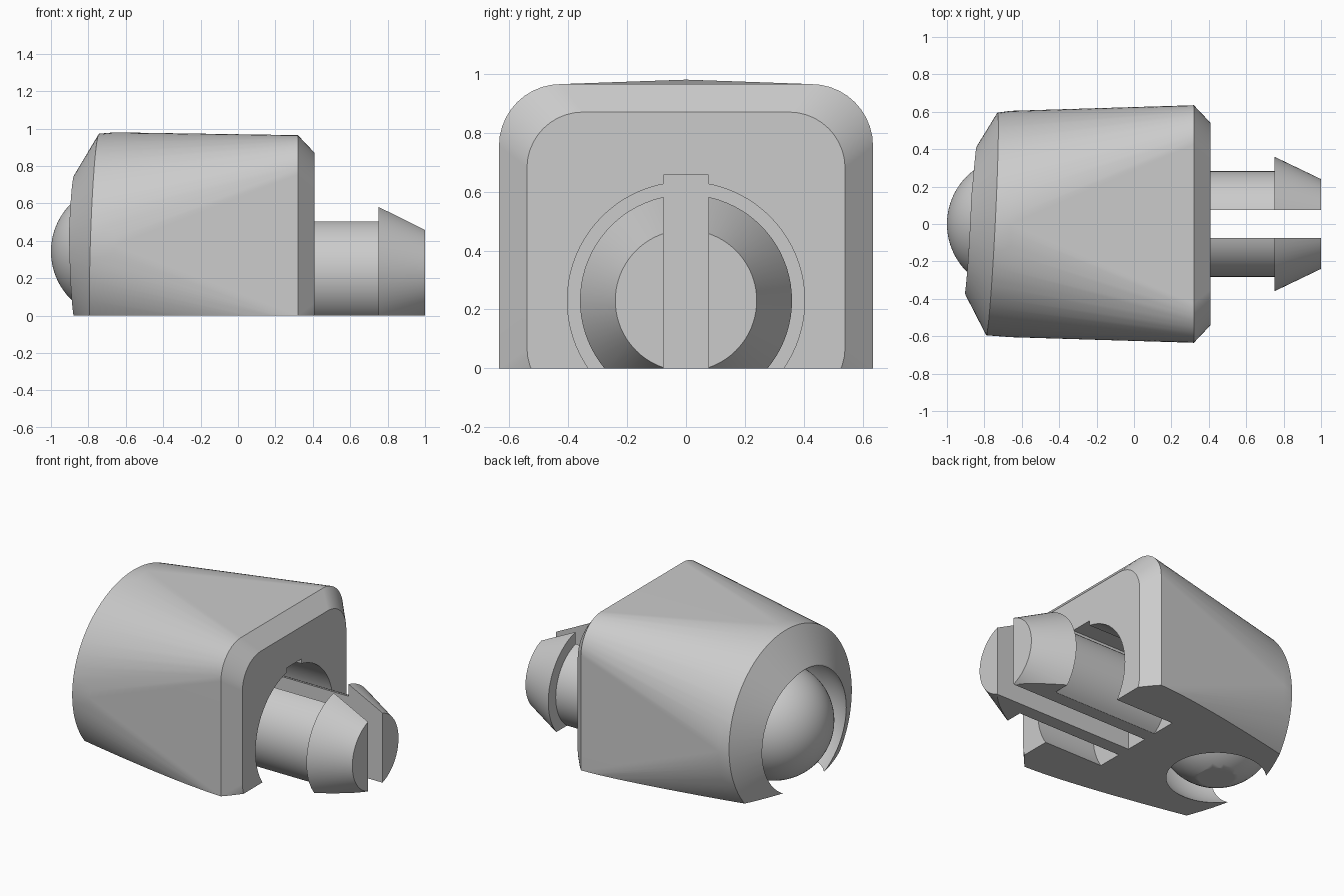
import bpy, bmesh, math
from mathutils import Vector, Matrix

if "Cube" in bpy.data.objects:
    bpy.data.objects.remove(bpy.data.objects["Cube"], do_unlink=True)

grey = bpy.data.materials.new("plain grey")
grey.use_nodes = True
COLOUR = (0.6, 0.6, 0.6, 1)
grey.diffuse_color = COLOUR
grey.node_tree.nodes["Principled BSDF"].inputs["Base Color"].default_value = COLOUR

FLOOR = ((0, 0, 0), (0, 0, -1))


def circle(x, z, r, tilt_y=0.0, tilt_z=0.0, n=96):
    """Ring facing x, leaned slightly by shifting x with y and z."""
    pts = []
    for i in range(n):
        a = 2 * math.pi * i / n
        y, h = r * math.cos(a), r * math.sin(a)
        pts.append(Vector((x + tilt_y * y + tilt_z * h, y, z + h)))
    return pts


def rounded_rect(x, half_w, bottom, top, r, n=10):
    pts = []
    for q, (sy, z) in enumerate([(1, top - r), (-1, top - r), (-1, bottom + r), (1, bottom + r)]):
        for i in range(n + 1):
            a = math.pi / 2 * (q + i / n)
            pts.append(Vector((x, sy * (half_w - r) + r * math.cos(a), z + r * math.sin(a))))
    return pts


def trim_floor(bm):
    """Cut everything below z = 0 and close the flat underside."""
    geom = bm.verts[:] + bm.edges[:] + bm.faces[:]
    bmesh.ops.bisect_plane(bm, geom=geom, plane_co=FLOOR[0], plane_no=FLOOR[1], clear_outer=True)
    bmesh.ops.holes_fill(bm, edges=[e for e in bm.edges if e.is_boundary], sides=0)
    bmesh.ops.recalc_face_normals(bm, faces=bm.faces[:])


def make(name, bm):
    mesh = bpy.data.meshes.new(name)
    bm.to_mesh(mesh)
    bm.free()
    ob = bpy.data.objects.new(name, mesh)
    bpy.context.collection.objects.link(ob)
    mesh.materials.append(grey)
    return ob


def revolve_x(bm, profile, z, n=80):
    """Closed solid of (x, radius) stations around a line along x."""
    rings = [[bm.verts.new(p) for p in circle(x, z, r, n=n)] for x, r in profile]
    for a, b in zip(rings, rings[1:]):
        for i in range(n):
            j = (i + 1) % n
            bm.faces.new((a[i], a[j], b[j], b[i]))
    bm.faces.new(rings[0])
    bm.faces.new(rings[-1])
    bmesh.ops.recalc_face_normals(bm, faces=bm.faces[:])


def box(lo, hi):
    bm = bmesh.new()
    lo, hi = Vector(lo), Vector(hi)
    m = Matrix.Translation((lo + hi) / 2) @ Matrix.Diagonal((*(hi - lo), 1))
    bmesh.ops.create_cube(bm, size=1, matrix=m)
    return bm


def sphere(centre, r):
    bm = bmesh.new()
    # poles lie along x so the exposed front is evenly round
    m = Matrix.Translation(centre) @ Matrix.Rotation(math.pi / 2, 4, "Y")
    bmesh.ops.create_uvsphere(bm, u_segments=64, v_segments=40, radius=r, matrix=m)
    return bm


def activate(ob):
    bpy.ops.object.select_all(action="DESELECT")
    ob.select_set(True)
    bpy.context.view_layer.objects.active = ob


def carve(ob, bm):
    cutter = make("cutter", bm)
    cutter.hide_render = True
    mod = ob.modifiers.new("carve", "BOOLEAN")
    mod.operation, mod.solver, mod.object = "DIFFERENCE", "EXACT", cutter
    activate(ob)
    bpy.ops.object.modifier_apply(modifier=mod.name)
    bpy.data.objects.remove(cutter, do_unlink=True)


def smooth(ob):
    activate(ob)
    bpy.ops.object.shade_smooth_by_angle(angle=math.radians(25))
    ob.modifiers.new("even shading", "WEIGHTED_NORMAL").keep_sharp = True


AXIS_Z = 0.23     # peg height
SLIT = 0.076      # half width of the slit
DEPTH = -0.02     # back wall of the peg hole

# Body: hull from a leaning round end to a rounded square end
bm = bmesh.new()
rings = [circle(-0.887, 0.38, 0.37, 0.05, 0.03), circle(-0.76, 0.378, 0.595, 0.05, 0.03),
         circle(-0.66, 0.375, 0.605), rounded_rect(0.32, 0.635, -0.21, 0.965, 0.21),
         rounded_rect(0.41, 0.54, -0.12, 0.87, 0.19)]
for ring in rings:
    for p in ring:
        bm.verts.new(p)
hull = bmesh.ops.convex_hull(bm, input=bm.verts[:])
bmesh.ops.delete(bm, geom=[v for v in bm.verts if not v.link_faces], context="VERTS")
bmesh.ops.dissolve_limit(bm, angle_limit=0.004, verts=bm.verts[:], edges=bm.edges[:])
trim_floor(bm)
body = make("body", bm)

# Ball socket, peg hole and slit channel
carve(body, sphere((-0.64, 0, 0.35), 0.46))
hole = bmesh.new()
revolve_x(hole, [(DEPTH, 0.403), (0.6, 0.403)], AXIS_Z)
carve(body, hole)
carve(body, box((DEPTH, -SLIT, -0.3), (0.6, SLIT, 0.657)))
smooth(body)

# Ball resting in the socket
bm = sphere((-0.64, 0, 0.343), 0.36)
trim_floor(bm)
smooth(make("ball", bm))

# Split peg with a barbed tip
bm = bmesh.new()
revolve_x(bm, [(DEPTH - 0.01, 0.283), (0.75, 0.283), (0.75, 0.36), (1.0, 0.24)], AXIS_Z)
trim_floor(bm)
peg = make("split_peg", bm)
carve(peg, box((DEPTH, -SLIT, -0.3), (1.2, SLIT, 1)))
smooth(peg)
